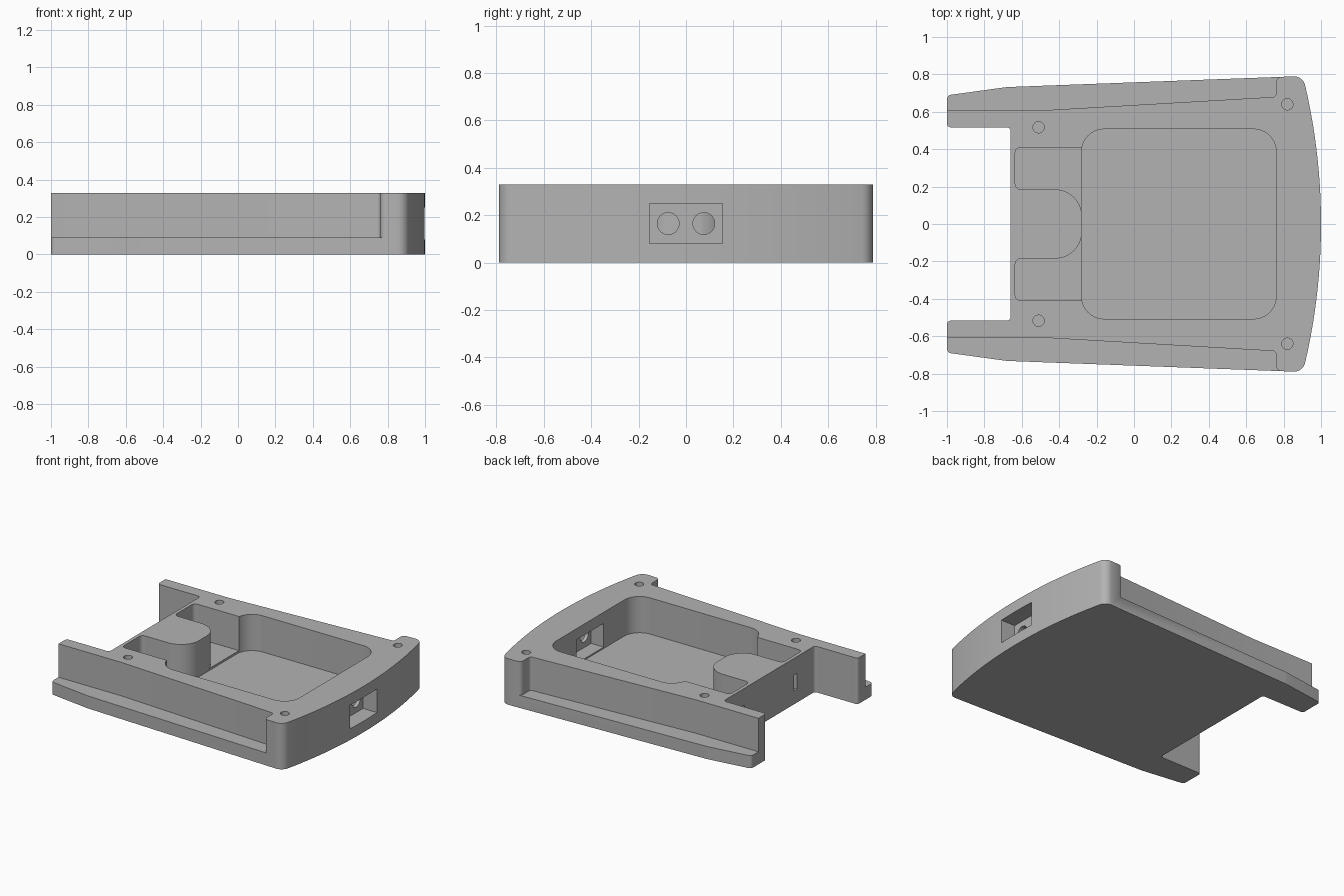
import bpy, bmesh, math
from mathutils import Vector

cube = bpy.data.objects.get("Cube")
if cube:
    bpy.data.objects.remove(cube, do_unlink=True)

HEIGHT = 0.33
LEDGE = 0.09
END_X = 0.76        # where the side rails and the main pocket stop

grey = bpy.data.materials.new("plain grey")
grey.use_nodes = True
colour = (0.45, 0.45, 0.45, 1)
grey.diffuse_color = colour
grey.node_tree.nodes["Principled BSDF"].inputs["Base Color"].default_value = colour


def rounded(points, steps=8):
    """Turn (x, y, radius) corners into an outline with arcs at the corners."""
    out = []
    for i, (x, y, r) in enumerate(points):
        p = Vector((x, y))
        if r == 0:
            out.append(p)
            continue
        a = (Vector(points[i - 1][:2]) - p).normalized()
        b = (Vector(points[(i + 1) % len(points)][:2]) - p).normalized()
        half_angle = math.acos(max(-1, min(1, a.dot(b)))) / 2
        centre = p + (a + b).normalized() * (r / math.sin(half_angle))
        start = p + a * (r / math.tan(half_angle)) - centre
        end = p + b * (r / math.tan(half_angle)) - centre
        for k in range(steps + 1):
            out.append(centre + start.lerp(end, k / steps).normalized() * r)
    return out


def prism(name, outline, z0, z1):
    """Extrude a flat outline from z0 to z1, with faces turned outward."""
    bm = bmesh.new()
    low = [bm.verts.new((p.x, p.y, z0)) for p in outline]
    high = [bm.verts.new((p.x, p.y, z1)) for p in outline]
    bm.faces.new(low[::-1])
    bm.faces.new(high)
    for i in range(len(low)):
        bm.faces.new((low[i - 1], low[i], high[i], high[i - 1]))
    bm.normal_update()
    if bm.calc_volume(signed=True) < 0:
        bmesh.ops.reverse_faces(bm, faces=bm.faces[:])
    mesh = bpy.data.meshes.new(name)
    bm.to_mesh(mesh)
    bm.free()
    obj = bpy.data.objects.new(name, mesh)
    bpy.context.collection.objects.link(obj)
    return obj


def box(name, x0, x1, y0, y1, z0, z1):
    return prism(name, [Vector(c) for c in ((x0, y0), (x1, y0), (x1, y1), (x0, y1))], z0, z1)


def cylinder(name, radius, depth, location, rotation=(0, 0, 0)):
    bpy.ops.mesh.primitive_cylinder_add(vertices=32, radius=radius, depth=depth,
                                        location=location, rotation=rotation)
    obj = bpy.context.object
    obj.name = name
    return obj


def cut(target, cutter):
    """Subtract the cutter and remove it."""
    cutter.hide_render = True
    mod = target.modifiers.new("cut", "BOOLEAN")
    mod.operation = "DIFFERENCE"
    mod.solver = "EXACT"
    mod.object = cutter
    bpy.context.view_layer.objects.active = target
    bpy.ops.object.modifier_apply(modifier=mod.name)
    bpy.data.objects.remove(cutter, do_unlink=True)


# Tray outline: half profile with notched back end and bowed front end, mirrored
half = [(-0.66, 0.517, 0.02), (-1, 0.517, 0.02), (-1, 0.688, 0.025),
        (-0.68, 0.732, 0.3), (0.903, 0.791, 0.06)]
bow_radius = 3.28
bow = []
for i in range(-12, 13):
    y = 0.7 * i / 12
    bow.append((1 - bow_radius + math.sqrt(bow_radius ** 2 - y * y), -y, 0))
outline = half + bow + [(x, -y, r) for x, y, r in reversed(half)]
tray = prism("tray_body", rounded(outline), 0, HEIGHT)
tray.data.materials.append(grey)

# Main pocket
w = 0.507
cut(tray, prism("main_pocket", rounded([(-0.28, -w, 0.12), (END_X, -w, 0.12),
                                        (END_X, w, 0.12), (-0.28, w, 0.12)], 12), 0.07, 0.5))

for s in (1, -1):
    # Stepped rail along each side
    rail = [(-1.1, 0.607, 0), (-0.5, 0.607, 0), (END_X, 0.68, 0.02),
            (END_X, 0.775, 0.03), (0.9, 0.85, 0), (0.9, 1, 0), (-1.1, 1, 0)]
    cut(tray, prism("side_rail", rounded([(x, s * y, r) for x, y, r in rail]), LEDGE, 0.5))

    # Side slots, leaving a round-nosed island between them
    slot = [(-0.635, 0.41, 0.03), (-0.635, 0.185, 0.03), (-0.278, 0.185, 0.145),
            (-0.278, 0.02, 0), (-0.15, 0.02, 0), (-0.15, 0.41, 0)]
    cut(tray, prism("side_slot", rounded([(x, s * y, r) for x, y, r in slot], 12), 0.085, 0.5))

    # Narrow slit through the thin back wall
    cut(tray, box("back_slit", -0.7, -0.6, s * 0.3 - 0.018, s * 0.3 + 0.018, 0.095, 0.21))

    # Screw holes
    for x, y in ((-0.51, 0.517), (0.82, 0.64)):
        cut(tray, cylinder("screw_hole", 0.03, 0.3, (x, s * y, HEIGHT)))

# Connector window: recesses either side of a thin web
cut(tray, box("outer_window", 0.885, 1.1, -0.153, 0.153, 0.08, 0.25))
cut(tray, box("inner_window", 0.7, 0.86, -0.153, 0.153, 0.08, 0.25))
for y in (0.075, -0.075):
    cut(tray, cylinder("connector_hole", 0.046, 0.2, (0.87, y, 0.165), (0, math.pi / 2, 0)))

# Smooth curved walls with crisp edges
bpy.ops.object.select_all(action="DESELECT")
tray.select_set(True)
bpy.context.view_layer.objects.active = tray
bpy.ops.object.shade_smooth_by_angle(angle=math.radians(30))
